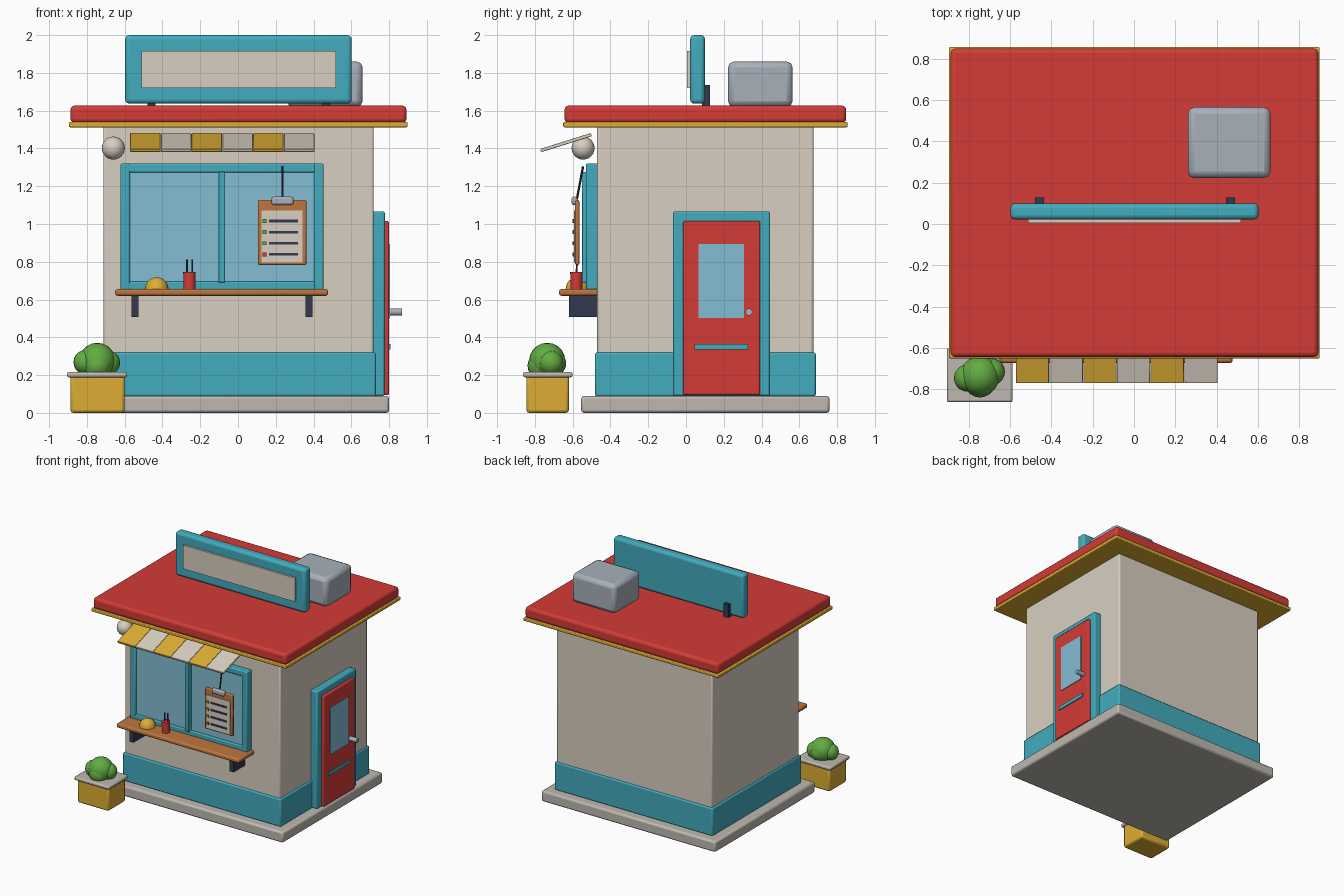
import bpy, bmesh, math
from mathutils import Vector

if "Cube" in bpy.data.objects:
    bpy.data.objects.remove(bpy.data.objects["Cube"])


def srgb(r, g, b):
    f = lambda c: c / 12.92 if c <= 0.04045 else ((c + 0.055) / 1.055) ** 2.4
    return (f(r / 255), f(g / 255), f(b / 255), 1)


MATS = {}
for name, rgb in {
    "red": (212, 60, 54), "teal": (66, 172, 190), "yellow": (222, 174, 52),
    "cream": (216, 207, 192), "stone": (190, 185, 176), "green": (98, 172, 66),
    "wood": (190, 118, 62), "navy": (50, 56, 80), "glass": (130, 190, 212),
    "metal": (168, 176, 186),
}.items():
    m = bpy.data.materials.new(name)
    m.diffuse_color = srgb(*rgb)
    m.use_nodes = True
    m.node_tree.nodes["Principled BSDF"].inputs["Base Color"].default_value = m.diffuse_color
    MATS[name] = m


def finish(name, bm, mat, bevel=0.0, segs=2):
    me = bpy.data.meshes.new(name)
    bm.to_mesh(me)
    bm.free()
    me.materials.append(MATS[mat])
    ob = bpy.data.objects.new(name, me)
    bpy.context.collection.objects.link(ob)
    if bevel:
        mod = ob.modifiers.new("bevel", "BEVEL")
        mod.width, mod.segments, mod.limit_method = bevel, segs, "ANGLE"
    bpy.context.view_layer.objects.active = ob
    ob.select_set(True)
    bpy.ops.object.shade_smooth_by_angle(angle=math.radians(40))
    ob.select_set(False)
    return ob


def box(name, x, y, z, mat, bevel=0.0, segs=2):
    """Box from (min, max) ranges on each axis."""
    bm = bmesh.new()
    bmesh.ops.create_cube(bm, size=1)
    for v in bm.verts:
        v.co = [(a + b) / 2 + (b - a) * c for (a, b), c in zip((x, y, z), v.co)]
    return finish(name, bm, mat, bevel, segs)


def ball(name, c, r, mat, half=False, segs=24):
    bm = bmesh.new()
    bmesh.ops.create_uvsphere(bm, u_segments=segs, v_segments=segs // 2, radius=r)
    if half:
        bmesh.ops.bisect_plane(bm, geom=bm.verts[:] + bm.edges[:] + bm.faces[:],
                               plane_co=(0, 0, 0), plane_no=(0, 0, -1), clear_outer=True)
    bmesh.ops.translate(bm, verts=bm.verts, vec=c)
    return finish(name, bm, mat)


def rod(name, a, b, r, mat, r2=None, segs=16):
    """Cylinder or cone from point a to point b."""
    a, b = Vector(a), Vector(b)
    bm = bmesh.new()
    bmesh.ops.create_cone(bm, cap_ends=True, segments=segs, radius1=r,
                          radius2=r if r2 is None else r2, depth=(b - a).length)
    rot = (b - a).to_track_quat("Z", "Y")
    for v in bm.verts:
        v.co = rot @ v.co + (a + b) / 2
    return finish(name, bm, mat)


# Base, walls and roof
box("base_slab", (-.80, .80), (-.555, .76), (0, .09), "stone", .015)
box("walls", (-.713, .718), (-.47, .675), (.09, 1.52), "cream", .012)
box("lower_wall_band", (-.725, .73), (-.482, .687), (.088, .32), "teal", .01)
box("roof_trim", (-.895, .898), (-.65, .855), (1.512, 1.54), "yellow", .006)
box("roof", (-.887, .892), (-.643, .848), (1.535, 1.627), "red", .022, 3)

# Rooftop sign and cooling unit
box("sign_board", (-.597, .602), (.022, .1), (1.637, 2.0), "teal", .022, 3)
box("sign_panel", (-.512, .518), (.006, .03), (1.72, 1.917), "cream")
for x in (-.457, .467):
    box("sign_support", (x - .021, x + .021), (.085, .127), (1.62, 1.735), "navy")
box("cooling_unit", (.26, .66), (.222, .565), (1.62, 1.86), "metal", .032, 2)

# Serving window
WX, WZ = (-.622, .453), (.65, 1.32)
for i, (a, b) in enumerate(((WX[0], -.573), (.402, WX[1]))):
    box("window_side_frame", (a, b), (-.53, -.465), WZ, "teal", .008)
for a, b in ((WZ[0], .695), (1.272, WZ[1])):
    box("window_cross_frame", WX, (-.528, -.465), (a, b), "teal", .008)
box("window_glass", (-.58, .41), (-.515, -.465), (.68, 1.28), "glass")
box("window_mullion", (-.104, -.069), (-.55, -.47), (.69, 1.275), "teal", .004)

# Counter with brackets and tableware
box("counter", (-.65, .477), (-.672, -.465), (.62, .656), "wood", .012)
for x in (-.546, .376):
    box("counter_bracket", (x - .018, x + .018), (-.62, -.465), (.507, .625), "navy")
ball("bun", (-.43, -.575, .656), .062, "yellow", half=True)
rod("cup", (-.257, -.58, .654), (-.257, -.58, .745), .031, "red", .033)
for x in (-.269, -.242):
    rod("straw", (x, -.58, .72), (x, -.577, .812), .005, "navy", segs=8)

# Hanging clipboard with a checklist
box("clipboard", (.105, .362), (-.588, -.565), (.783, 1.127), "wood", .008)
box("clipboard_paper", (.125, .342), (-.594, -.586), (.797, 1.072), "cream")
box("clipboard_clip", (.177, .294), (-.606, -.575), (1.1, 1.145), "metal", .012)
rod("clipboard_cord", (.236, -.578, 1.13), (.236, -.545, 1.305), .006, "navy", segs=8)
for i in range(4):
    z = 1.016 - i * .059
    box("list_line", (.165, .317), (-.6, -.592), (z - .007, z + .007), "navy")
    box("list_mark", (.131, .151), (-.602, -.592), (z - .01, z + .01),
        "red" if i == 3 else "green")

# Striped awning: tilted slats, alternating colours
N, X0, X1 = 6, -.572, .405
for i in range(N):
    w = (X1 - X0) / N
    ob = box("awning_slat", (-w / 2 + .001, w / 2 - .001), (-.14, .14), (-.009, .009),
             "yellow" if i % 2 == 0 else "cream", .004)
    ob.location = (X0 + w * (i + .5), -.635, 1.431)
    ob.rotation_euler.x = math.radians(17.5)
ball("lamp", (-.66, -.545, 1.402), .061, "cream")

# Side door
box("door_frame", (.70, .777), (-.068, .445), (.09, 1.067), "teal", .01)
box("door", (.74, .8), (-.015, .393), (.095, 1.015), "red", .008)
box("door_glass", (.79, .806), (.065, .308), (.503, .893), "glass")
box("door_push_plate", (.79, .808), (.045, .327), (.335, .366), "teal")
rod("door_knob", (.79, .333, .534), (.868, .333, .534), .019, "metal")

# Planter with bush
box("planter", (-.887, -.6), (-.845, -.62), (0, .2), "yellow", .015)
box("planter_rim", (-.905, -.587), (-.862, -.6), (.188, .217), "stone", .01)
for c, r in (((-.745, -.735, .275), .096), ((-.805, -.745, .268), .066),
             ((-.69, -.715, .265), .066), ((-.745, -.765, .25), .074),
             ((-.735, -.7, .262), .066)):
    ball("bush", c, r, "green", segs=20)
